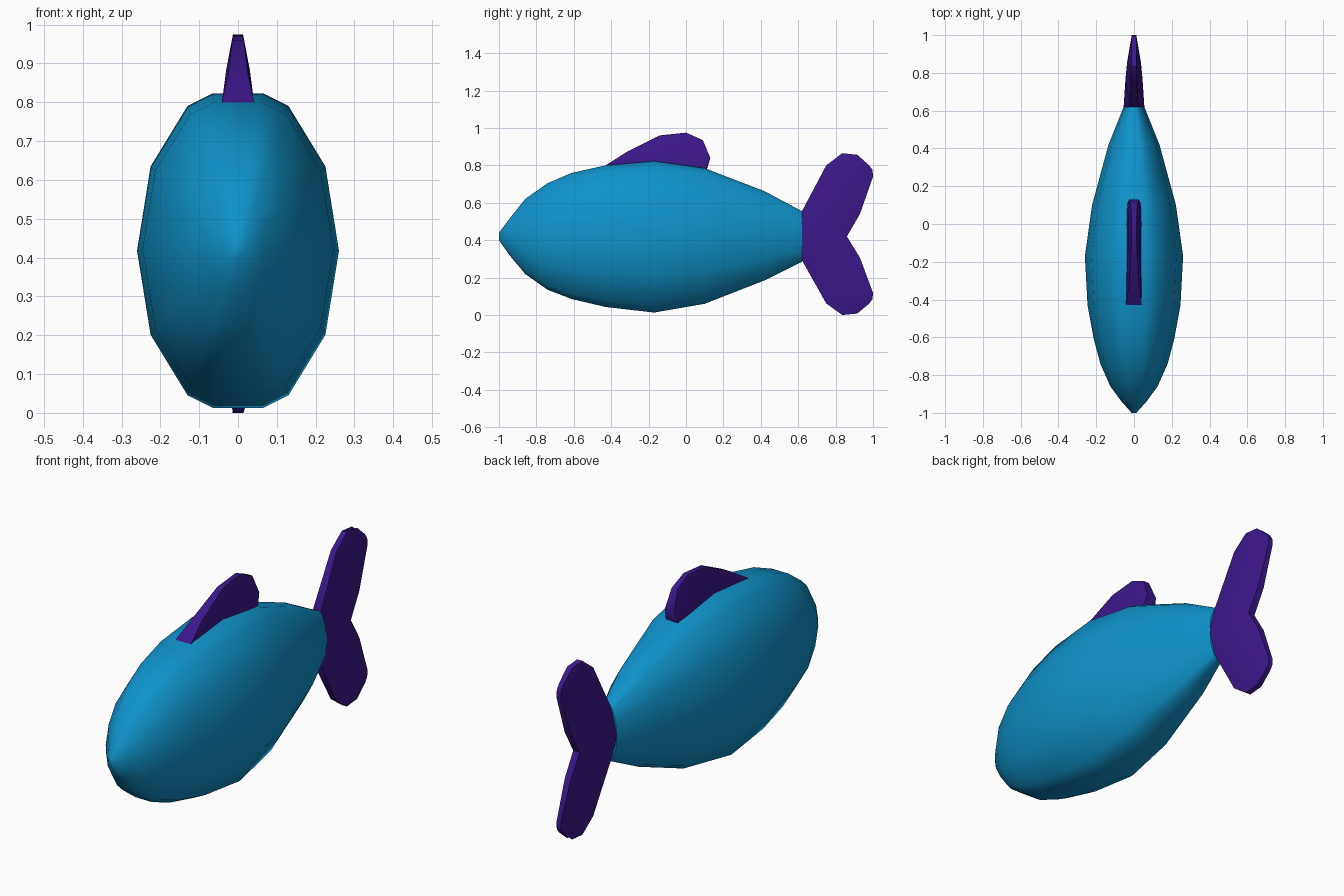
import bpy, bmesh, math


def loft(name, rings, mat):
    """Skin a series of equal-length vertex rings and cap both ends."""
    bm = bmesh.new()
    vr = [[bm.verts.new(p) for p in r] for r in rings]
    n = len(rings[0])
    for a, b in zip(vr, vr[1:]):
        for i in range(n):
            j = (i + 1) % n
            bm.faces.new((a[i], a[j], b[j], b[i]))
    bm.faces.new(vr[0])
    bm.faces.new(vr[-1])
    bmesh.ops.recalc_face_normals(bm, faces=bm.faces)
    me = bpy.data.meshes.new(name)
    bm.to_mesh(me)
    bm.free()
    me.materials.append(mat)
    ob = bpy.data.objects.new(name, me)
    bpy.context.collection.objects.link(ob)
    bpy.ops.object.select_all(action='DESELECT')
    bpy.context.view_layer.objects.active = ob
    ob.select_set(True)
    bpy.ops.object.shade_smooth_by_angle(angle=math.radians(50))
    return ob


def material(name, rgb):
    m = bpy.data.materials.new(name)
    m.diffuse_color = (*rgb, 1)
    return m


def fin_ring(*points):
    """Closed symmetric section from (y, z, half width) points."""
    return ([(w, y, z) for y, z, w in points] +
            [(-w, y, z) for y, z, w in reversed(points)])


blue = material("blue", (0.005, 0.29, 0.6))
purple = material("purple", (0.045, 0.009, 0.26))

# Body: (y, half width, bottom z, top z)
stations = [(-1, 0.012, 0.40, 0.44), (-0.94, 0.066, 0.315, 0.52),
            (-0.86, 0.125, 0.22, 0.62), (-0.74, 0.178, 0.135, 0.705),
            (-0.61, 0.213, 0.085, 0.76), (-0.43, 0.246, 0.043, 0.80),
            (-0.17, 0.26, 0.013, 0.823), (0.10, 0.222, 0.06, 0.785),
            (0.42, 0.135, 0.185, 0.662), (0.62, 0.055, 0.285, 0.555)]
right = [(0.25, 1), (0.5, 0.92), (0.866, 0.535), (1, 0),
         (0.866, -0.535), (0.5, -0.92), (0.25, -1)]
section = right + [(-x, z) for x, z in reversed(right)]
loft("body", [[(w * sx, y, (lo + hi) / 2 + (hi - lo) / 2 * sz)
               for sx, sz in section] for y, w, lo, hi in stations], blue)

# Tail fin: upper lobe sections (leading edge, ridge, trailing edge), mirrored down
centre = [(0.62, 0.42, 0.055), (0.74, 0.42, 0.045), (0.86, 0.42, 0.018)]
lobe = [[(0.62, 0.555, 0.022), (0.77, 0.55, 0.045), (0.93, 0.54, 0.016)],
        [(0.75, 0.80, 0.015), (0.86, 0.72, 0.036), (1.0, 0.74, 0.012)],
        [(0.80, 0.838, 0.015), (0.885, 0.81, 0.03), (0.997, 0.775, 0.012)],
        [(0.835, 0.865, 0.014), (0.915, 0.857, 0.014), (0.98, 0.80, 0.012)]]
lower = [[(y, 0.42 - (z - 0.42) * 0.944, w) for y, z, w in s] for s in lobe]
loft("tail_fin", [fin_ring(*s) for s in lower[::-1] + [centre] + lobe], purple)

# Dorsal fin: sections of base, middle and crest
dorsal = [[(-0.43, 0.76, 0.042), (-0.43, 0.78, 0.042), (-0.43, 0.80, 0.042)],
          [(-0.32, 0.76, 0.043), (-0.32, 0.825, 0.038), (-0.32, 0.87, 0.026)],
          [(-0.14, 0.76, 0.043), (-0.14, 0.88, 0.031), (-0.14, 0.96, 0.015)],
          [(0.0, 0.75, 0.043), (0.0, 0.88, 0.031), (0.0, 0.975, 0.013)],
          [(0.07, 0.74, 0.042), (0.08, 0.85, 0.032), (0.09, 0.935, 0.016)],
          [(0.10, 0.74, 0.036), (0.11, 0.79, 0.034), (0.13, 0.84, 0.026)]]
loft("dorsal_fin", [fin_ring(*s) for s in dorsal], purple)
